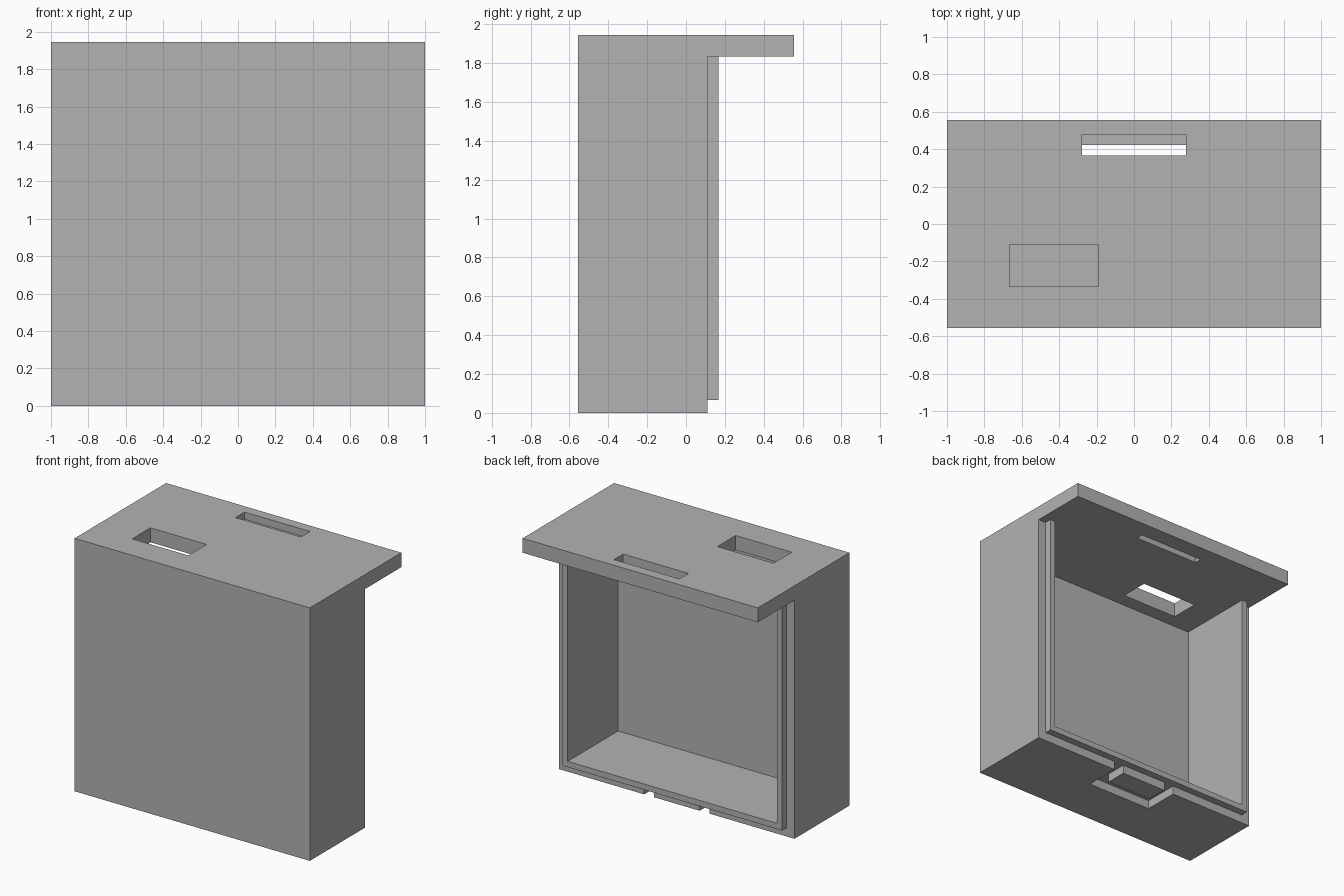
import bpy

if "Cube" in bpy.data.objects:
    bpy.data.objects.remove(bpy.data.objects["Cube"], do_unlink=True)

U = 1 / 18  # design module

grey = bpy.data.materials.new("plain grey")
grey.use_nodes = True
colour = (0.45, 0.45, 0.45, 1)
grey.diffuse_color = colour
grey.node_tree.nodes["Principled BSDF"].inputs["Base Color"].default_value = colour


def box(name, x, y, z):
    """Box from three (low, high) ranges given in modules."""
    bpy.ops.mesh.primitive_cube_add(size=1)
    ob = bpy.context.object
    ob.name = name
    ob.data.materials.append(grey)
    spans = (x, y, z)
    for v in ob.data.vertices:
        v.co = [U * (s[0] if c < 0 else s[1]) for c, s in zip(v.co, spans)]
    return ob


def cut(target, x, y, z):
    """Subtract a box from the target and discard the cutter."""
    cutter = box("cutter", x, y, z)
    cutter.hide_render = True
    mod = target.modifiers.new("cut", "BOOLEAN")
    mod.operation = "DIFFERENCE"
    mod.solver = "EXACT"
    mod.object = cutter
    bpy.context.view_layer.objects.active = target
    bpy.ops.object.modifier_apply(modifier=mod.name)
    bpy.data.objects.remove(cutter, do_unlink=True)


# Main shell: open at the back, with a latch recess under the floor
shell = box("shell", (-18, 18), (-10, 2), (0, 33))
cut(shell, (-16, 16), (-8, 3), (2, 34))
cut(shell, (-5, 5), (-3, 3), (-1, 1.2))

# Latch block standing in the recess
box("latch_block", (-3.5, 3.5), (-1, 2), (0, 1.2))

# Thin locating rim around the back opening
rim = box("back_rim", (-16.8, 16.8), (2, 3), (1.2, 33))
cut(rim, (-16, 16), (1, 4), (2, 34))

# Overhanging top with a window and a stepped slot
top = box("top_plate", (-18, 18), (-10, 10), (33, 35))
cut(top, (-12, -3.4), (-6, -2), (32, 36))
cut(top, (-5, 5), (6.6, 7.6), (32, 36))
cut(top, (-5, 5), (6.6, 8.6), (34, 36))
